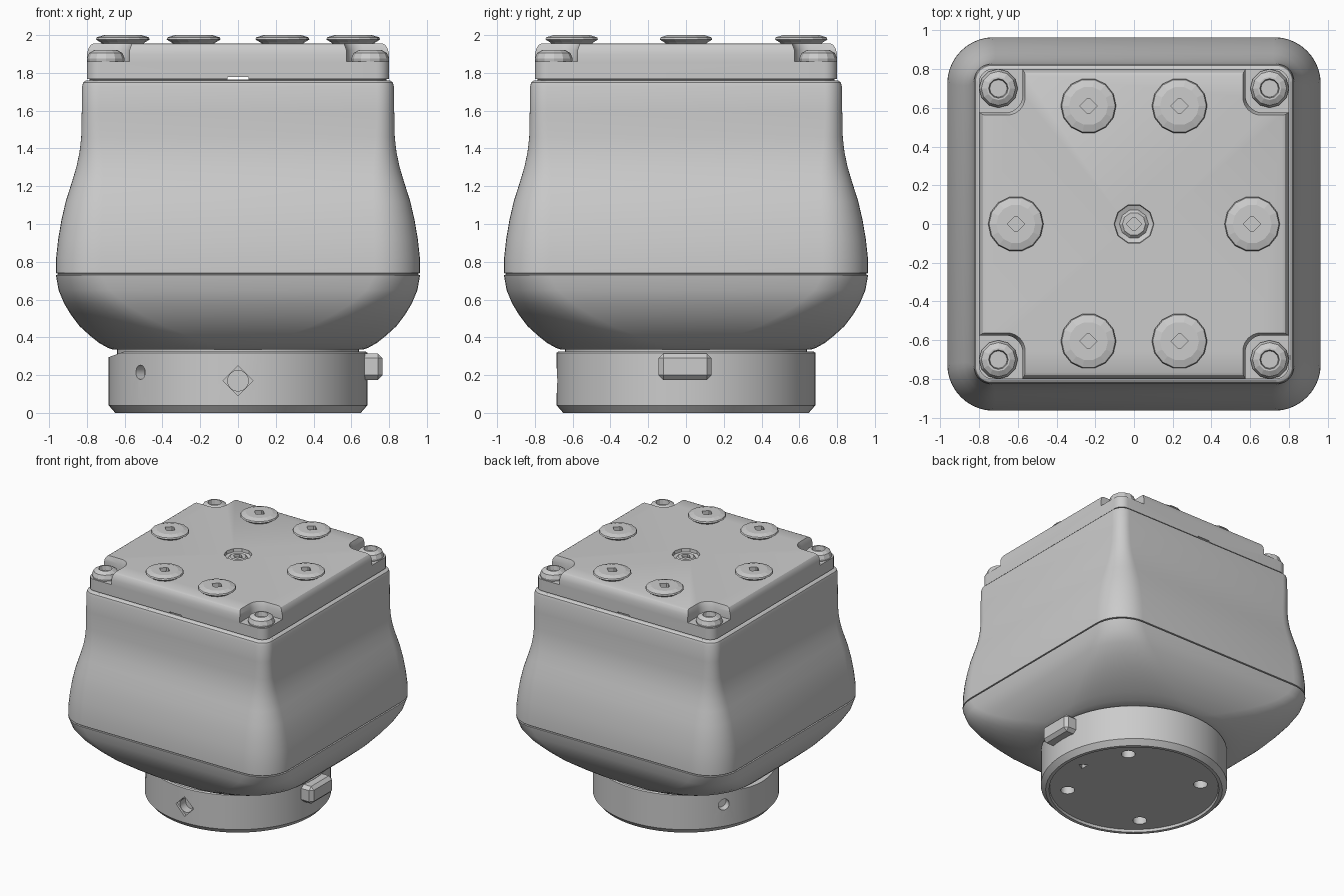
import bpy, bmesh
from math import sin, cos, pi, radians
from mathutils import Matrix, Vector

if "Cube" in bpy.data.objects:
    bpy.data.objects.remove(bpy.data.objects["Cube"], do_unlink=True)

grey = bpy.data.materials.new("light_grey")
grey.use_nodes = True
colour = (0.6, 0.6, 0.6, 1)
grey.diffuse_color = colour
grey.node_tree.nodes["Principled BSDF"].inputs["Base Color"].default_value = colour


def rounded_square(half, r, z, seg=10):
    c = half - r
    pts = []
    for k, (sx, sy) in enumerate(((1, 1), (-1, 1), (-1, -1), (1, -1))):
        for i in range(seg + 1):
            a = pi / 2 * (k + i / seg)
            pts.append((sx * c + r * cos(a), sy * c + r * sin(a), z))
    return pts


def circle(r, z, n=64, square=False):
    pts = []
    for i in range(n):
        a = 2 * pi * i / n
        q = r / (abs(cos(a)) + abs(sin(a))) if square else r
        pts.append((q * cos(a), q * sin(a), z))
    return pts


def loft(name, rings, place=None, smooth=None):
    bm = bmesh.new()
    loops = [[bm.verts.new(p) for p in ring] for ring in rings]
    n = len(loops[0])
    for a, b in zip(loops, loops[1:]):
        for i in range(n):
            j = (i + 1) % n
            bm.faces.new((a[i], a[j], b[j], b[i]))
    bm.faces.new(loops[0][::-1])
    bm.faces.new(loops[-1])
    bmesh.ops.recalc_face_normals(bm, faces=bm.faces)
    if place:
        bm.transform(place)
    mesh = bpy.data.meshes.new(name)
    bm.to_mesh(mesh)
    bm.free()
    mesh.materials.append(grey)
    ob = bpy.data.objects.new(name, mesh)
    bpy.context.collection.objects.link(ob)
    if smooth:
        shade(ob, smooth)
    return ob


def activate(ob):
    bpy.ops.object.select_all(action="DESELECT")
    ob.select_set(True)
    bpy.context.view_layer.objects.active = ob


def shade(ob, angle):
    activate(ob)
    bpy.ops.object.shade_smooth_by_angle(angle=radians(angle))


def cut(ob, cutters):
    for c in cutters:
        c.hide_render = True
        mod = ob.modifiers.new("cut", "BOOLEAN")
        mod.operation = "DIFFERENCE"
        mod.solver = "EXACT"
        mod.object = c
        activate(ob)
        bpy.ops.object.modifier_apply(modifier=mod.name)
        bpy.data.objects.remove(c, do_unlink=True)


def box(name, centre, size, tilt=0):
    m = Matrix.Translation(centre) @ Matrix.Rotation(tilt, 4, "Y") @ Matrix.Diagonal((*size, 1))
    return loft(name, [[(x, y, z) for x, y in ((-.5, -.5), (.5, -.5), (.5, .5), (-.5, .5))]
                       for z in (-.5, .5)], m)


def drill(r, depth, n, angle, z):
    # Radial hole cutter through the wall of the base
    m = Matrix.Rotation(angle, 4, "Z") @ Matrix.Translation((0.685, 0, z)) @ Matrix.Rotation(pi / 2, 4, "Y")
    return loft("hole_cutter", [circle(r, -depth, n), circle(r, depth, n)], m)


# Housing: round underside growing into a bulging square that narrows upward
profile = [(.335, .66, .63), (.345, .69, .62), (.37, .735, .58), (.41, .785, .52),
           (.46, .84, .45), (.52, .885, .38), (.58, .921, .32), (.65, .95, .27),
           (.73, .964, .24), (.732, .954, .235), (.738, .954, .235), (.74, .964, .24),
           (.82, .963, .24), (.92, .952, .23), (1.02, .935, .215), (1.12, .912, .195),
           (1.22, .88, .165), (1.3, .856, .14), (1.38, .839, .115), (1.46, .83, .1),
           (1.6, .827, .09), (1.73, .825, .09), (1.75, .819, .085), (1.76, .805, .075)]
loft("housing", [rounded_square(h, r, z) for z, h, r in profile], smooth=35)

# Lid with four corner pockets and a narrow vent slot
lid = loft("lid", [rounded_square(h, r, z) for z, h, r in
                   ((1.758, .785, .06), (1.766, .785, .06), (1.768, .8, .07), (1.90, .8, .07),
                    (1.93, .792, .065), (1.948, .78, .06), (1.955, .765, .05))])
cutters = []
for sx in (-1, 1):
    for sy in (-1, 1):
        m = Matrix.Translation((sx * .8, sy * .8, 0))
        cutters.append(loft("pocket_cutter", [rounded_square(.225, .09, 1.86),
                                              rounded_square(.225, .09, 1.92),
                                              rounded_square(.255, .1, 2.0)], m))
cutters.append(box("slot_cutter", (0, 0, 1.772), (.11, 2, .014)))
cutters.append(loft("centre_hole_cutter", [circle(r, z, 10) for r, z in
                                           ((.05, 1.87), (.05, 1.91), (.1, 1.93), (.105, 1.97))]))
cut(lid, cutters)
shade(lid, 30)

# Screws with square sockets, standing on the lid
for x, y in ((.61, 0), (-.61, 0), (.235, .61), (-.235, .61), (.235, -.605), (-.235, -.605)):
    head = [circle(r, z, 14) for r, z in ((.1, 1.945), (.115, 1.96), (.143, 1.977), (.138, 1.988), (.1, 2.0))]
    head += [circle(.045, z, 14, True) for z in (2.0, 1.97)]
    loft("lid_screw", head, Matrix.Translation((x, y, 0)))

# Centre screw sunk in its hole
loft("centre_screw", [circle(.075, 1.88, 10), circle(.075, 1.925, 10), circle(.06, 1.94, 10),
                      circle(.04, 1.94, 10, True), circle(.04, 1.92, 10, True)])

# Domed corner screws
for sx in (-1, 1):
    for sy in (-1, 1):
        head = [circle(r, z, 12) for r, z in ((.095, 1.85), (.1, 1.875), (.088, 1.905), (.06, 1.922))]
        head += [circle(.05, 1.922, 12), circle(.045, 1.885, 12)]
        loft("corner_screw", head, Matrix.Translation((sx * .7, sy * .7, 0)))

# Neck joining the housing and the base
loft("neck", [circle(.64, .3), circle(.64, .35)], smooth=30)

# Round base with recessed underside, holes and a sloped notch
base = loft("base", [circle(r, z) for r, z in
                     ((.62, .02), (.625, 0), (.65, 0), (.685, .04), (.685, .318), (.675, .325))])
holes = [drill(.08, .02, 4, -pi / 2, .17), drill(.055, .09, 16, -pi / 2, .17),
         drill(.038, .06, 14, radians(221), .215), drill(.045, .06, 14, radians(149), .215)]
for k in range(4):
    a = pi / 4 + k * pi / 2
    m = Matrix.Translation((.49 * cos(a), .49 * sin(a), 0))
    holes.append(loft("foot_hole_cutter", [circle(.052, -.05, 14), circle(.052, .1, 14)], m))
holes.append(loft("mark_cutter", [circle(.04, -.05, 3), circle(.04, .08, 3)],
                  Matrix.Translation((.49, 0, 0))))
holes.append(box("notch_cutter", (-.68, 0, .35), (.5, .7, .1), -radians(20)))
cut(base, holes)
shade(base, 30)

# Latch tab with bevelled outline on the side of the base
tab = box("latch_tab", (.7, -.005, .245), (.13, .28, .14))
mod = tab.modifiers.new("bevel", "BEVEL")
mod.width = .025
mod.segments = 1
activate(tab)
bpy.ops.object.modifier_apply(modifier=mod.name)
